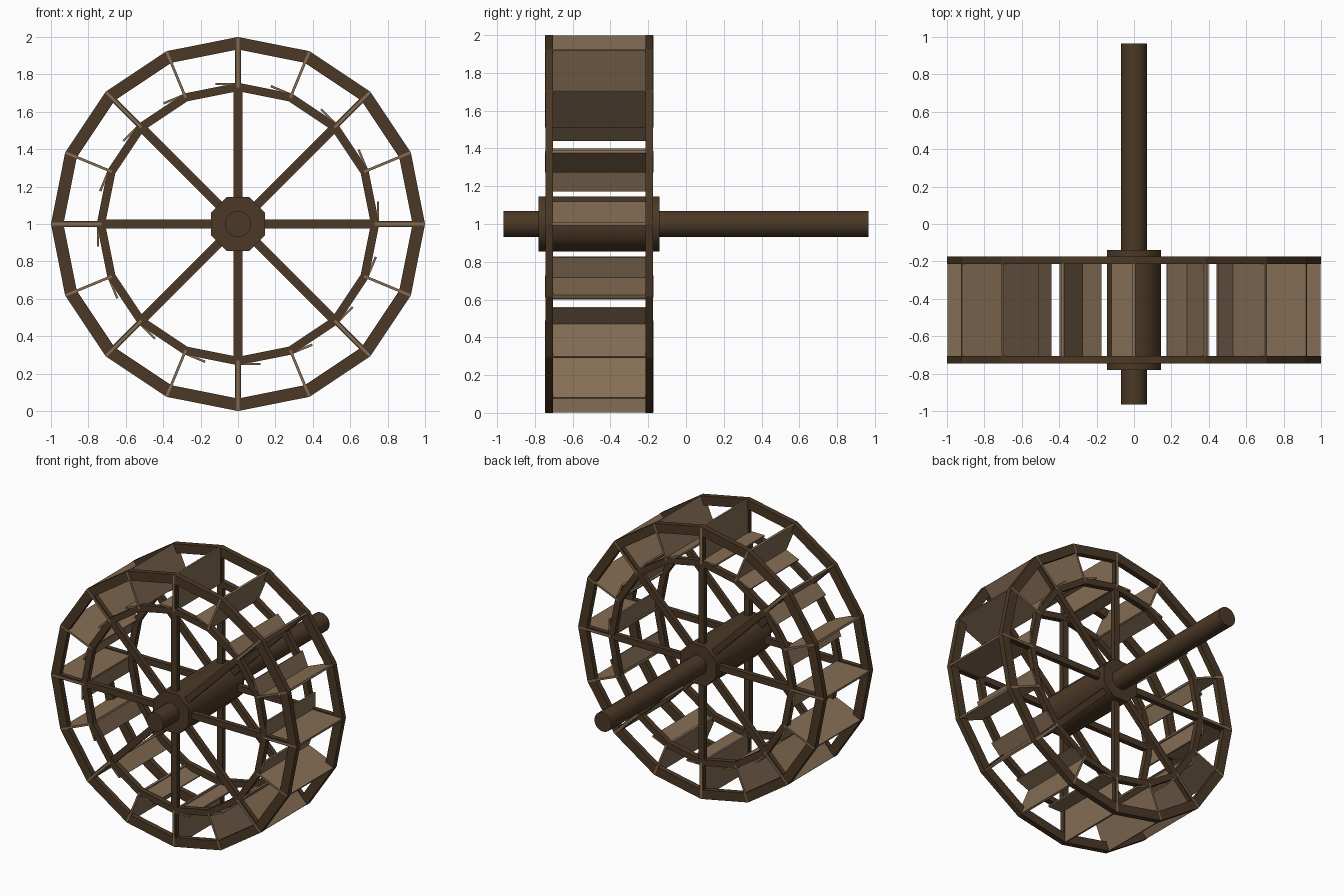
import bpy, bmesh, math
from mathutils import Matrix, Vector

if "Cube" in bpy.data.objects:
    bpy.data.objects.remove(bpy.data.objects["Cube"])

AXIS_Z = 1.0
SEGMENTS = 16
RING_Y = (-0.725, -0.195)      # centres of the two side frames
DEPTH = 0.04


def material(name, rgb):
    m = bpy.data.materials.new(name)
    m.diffuse_color = (*rgb, 1)
    m.use_nodes = True
    m.node_tree.nodes["Principled BSDF"].inputs["Base Color"].default_value = m.diffuse_color
    return m


DARK = material("dark wood", (0.070, 0.040, 0.019))
LIGHT = material("plank wood", (0.235, 0.155, 0.090))


def finish(name, bm, mat):
    bmesh.ops.recalc_face_normals(bm, faces=bm.faces)
    mesh = bpy.data.meshes.new(name)
    bm.to_mesh(mesh)
    bm.free()
    mesh.materials.append(mat)
    ob = bpy.data.objects.new(name, mesh)
    ob.location.z = AXIS_Z
    bpy.context.collection.objects.link(ob)
    return ob


def spun_box(bm, angle, centre, size):
    """Box with x pointing outwards, turned about the axle."""
    mat = (Matrix.Rotation(-angle, 4, 'Y') @ Matrix.Translation(centre)
           @ Matrix.Diagonal((*size, 1)))
    bmesh.ops.create_cube(bm, size=1, matrix=mat)


def ring(name, y, outer, inner):
    bm = bmesh.new()
    loops = []
    for i in range(SEGMENTS):
        a = math.tau * i / SEGMENTS
        loops.append([bm.verts.new((r * math.cos(a), y + d, r * math.sin(a)))
                      for r, d in ((outer, -DEPTH / 2), (outer, DEPTH / 2),
                                   (inner, DEPTH / 2), (inner, -DEPTH / 2))])
    for i in range(SEGMENTS):
        a, b = loops[i], loops[(i + 1) % SEGMENTS]
        for j in range(4):
            k = (j + 1) % 4
            bm.faces.new((a[j], a[k], b[k], b[j]))
    return finish(name, bm, DARK)


def cylinder(name, sides, radius, y0, y1, turn=0):
    bm = bmesh.new()
    mat = (Matrix.Translation((0, (y0 + y1) / 2, 0))
           @ Matrix.Rotation(math.pi / 2, 4, 'X') @ Matrix.Rotation(turn, 4, 'Z'))
    bmesh.ops.create_cone(bm, cap_ends=True, segments=sides, radius1=radius,
                          radius2=radius, depth=y1 - y0, matrix=mat)
    ob = finish(name, bm, DARK)
    bpy.ops.object.select_all(action='DESELECT')
    ob.select_set(True)
    bpy.context.view_layer.objects.active = ob
    bpy.ops.object.shade_smooth_by_angle(angle=math.radians(50))


# Axle and hub
cylinder("axle", 16, 0.07, -0.965, 0.965)
cylinder("hub", 8, 0.157, -0.78, -0.14, math.pi / 8)

# Side frames: rims, spokes and the short struts between the rims
for side, y in zip(("front", "back"), RING_Y):
    ring(side + "_outer_rim", y, 1.0, 0.933)
    ring(side + "_inner_rim", y, 0.755, 0.71)
    spokes, struts = bmesh.new(), bmesh.new()
    for i in range(8):
        a = math.tau * i / 8
        spun_box(spokes, a, (0.42, y, 0), (0.64, DEPTH - 0.004, 0.046))
        spun_box(struts, a, (0.85, y, 0), (0.24, DEPTH - 0.006, 0.03))
    finish(side + "_spokes", spokes, DARK)
    finish(side + "_struts", struts, DARK)

# Radial paddles, each with a sole plank at its inner edge
mid = sum(RING_Y) / 2
width = RING_Y[1] - RING_Y[0] + DEPTH + 0.004
paddles, planks = bmesh.new(), bmesh.new()
for i in range(SEGMENTS):
    a = math.tau * i / SEGMENTS
    spun_box(paddles, a, (0.864, mid, 0), (0.268, width, 0.014))
    spun_box(planks, a, (0.748, mid, 0.06), (0.012, width - 0.008, 0.12))
finish("paddles", paddles, LIGHT)
finish("sole_planks", planks, LIGHT)
